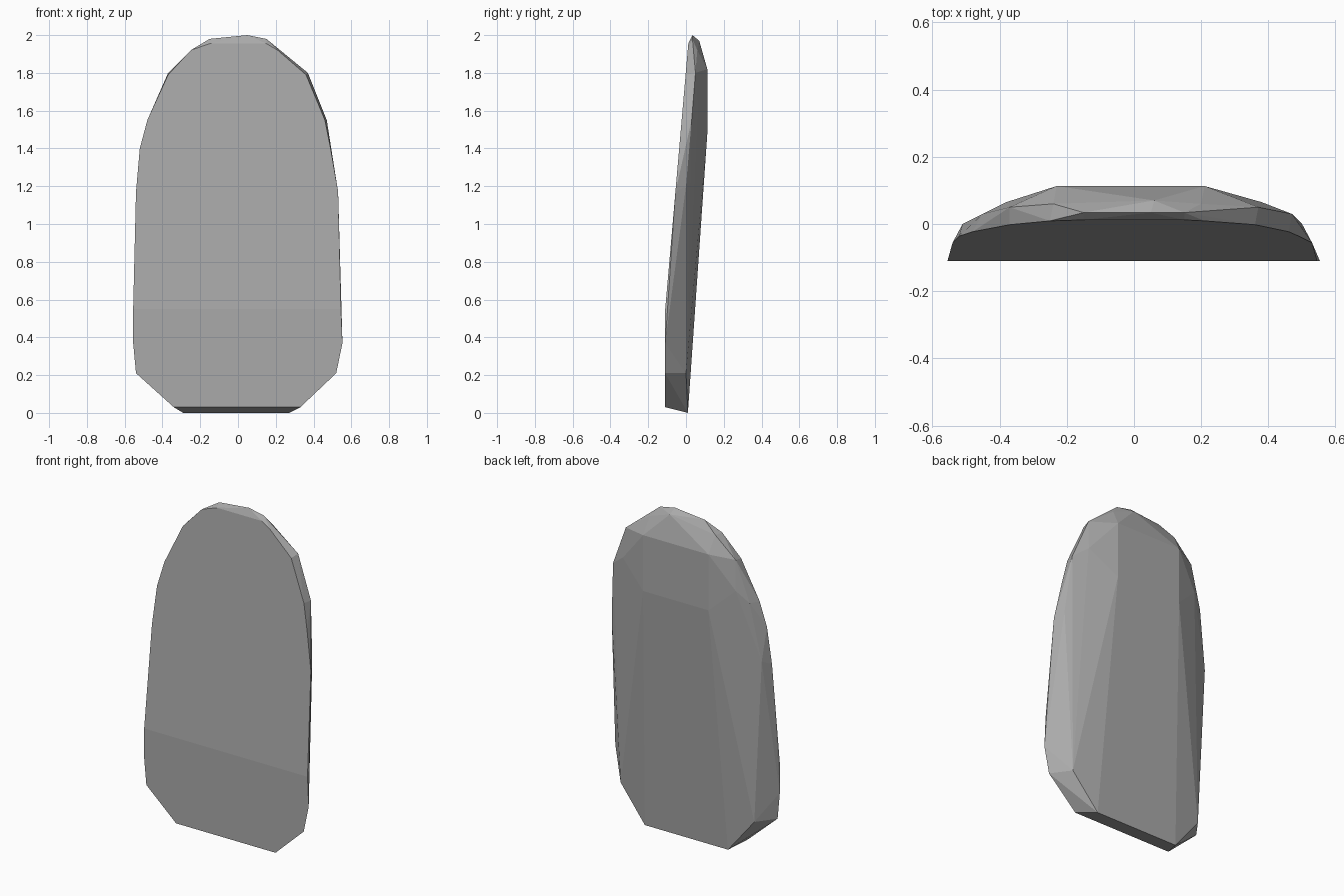
import bpy
import bmesh
import math

# Remove the default cube
default_cube = bpy.data.objects.get("Cube")
if default_cube:
    bpy.data.objects.remove(default_cube, do_unlink=True)


def make_material(name, colour):
    material = bpy.data.materials.new(name)
    material.use_nodes = True
    material.diffuse_color = colour
    for node in material.node_tree.nodes:
        if node.type == "BSDF_PRINCIPLED":
            node.inputs["Base Color"].default_value = colour
    return material


def front_depth(height):
    """Front face: upright at the foot, leaning back above the bend."""
    bend_height, lean, front = 0.55, 0.087, -0.11
    return front + lean * max(0, height - bend_height)


def add_pair(mesh, left_width, right_width, depth, height):
    """One corner on each side of the slab."""
    mesh.verts.new((-left_width, depth, height))
    mesh.verts.new((right_width, depth, height))


# Front rim: half width at -x, half width at +x, height
front_rim = [
    (.34, .33, .03), (.54, .52, .21), (.555, .553, .37), (.555, .545, .55),
    (.553, .53, 1.17), (.52, .49, 1.4), (.48, .46, 1.55),
    (.37, .36, 1.79), (.25, .21, 1.92), (.15, .15, 1.955),
]
front_rim[4] = (.54, .53, 1.17)

# Bevelled back: half width at -x, half width at +x, depth, height
back_facets = [
    (.29, .27, .01, 0), (.46, .44, 0, .21), (.51, .5, .0, 1.2),
    (.45, .47, .03, 1.55), (.38, .38, .065, 1.62), (.37, .37, .05, 1.8),
    (.23, .21, .113, 1.48), (.23, .21, .113, 1.82),
    (.24, .2, .06, 1.92), (.15, .15, .034, 1.98),
]

# Headstone slab: a faceted convex shell around the rim and back corners
mesh = bmesh.new()
for left_width, right_width, height in front_rim:
    add_pair(mesh, left_width, right_width, front_depth(height), height)
for facet in back_facets:
    add_pair(mesh, *facet)

# Crown corners along the top
mesh.verts.new((.05, .034, 2))
mesh.verts.new((.06, .07, 1.97))

hull = bmesh.ops.convex_hull(mesh, input=mesh.verts[:])
loose = [v for v in mesh.verts if not v.link_faces]
bmesh.ops.delete(mesh, geom=loose, context="VERTS")

# Merge the flat areas into single facets
bmesh.ops.dissolve_limit(mesh, angle_limit=math.radians(1),
                         verts=mesh.verts[:], edges=mesh.edges[:])
bmesh.ops.recalc_face_normals(mesh, faces=mesh.faces[:])

slab_data = bpy.data.meshes.new("stone_slab")
mesh.to_mesh(slab_data)
mesh.free()
slab_data.materials.append(make_material("grey stone", (.4, .4, .4, 1)))
slab = bpy.data.objects.new("stone_slab", slab_data)
bpy.context.scene.collection.objects.link(slab)
